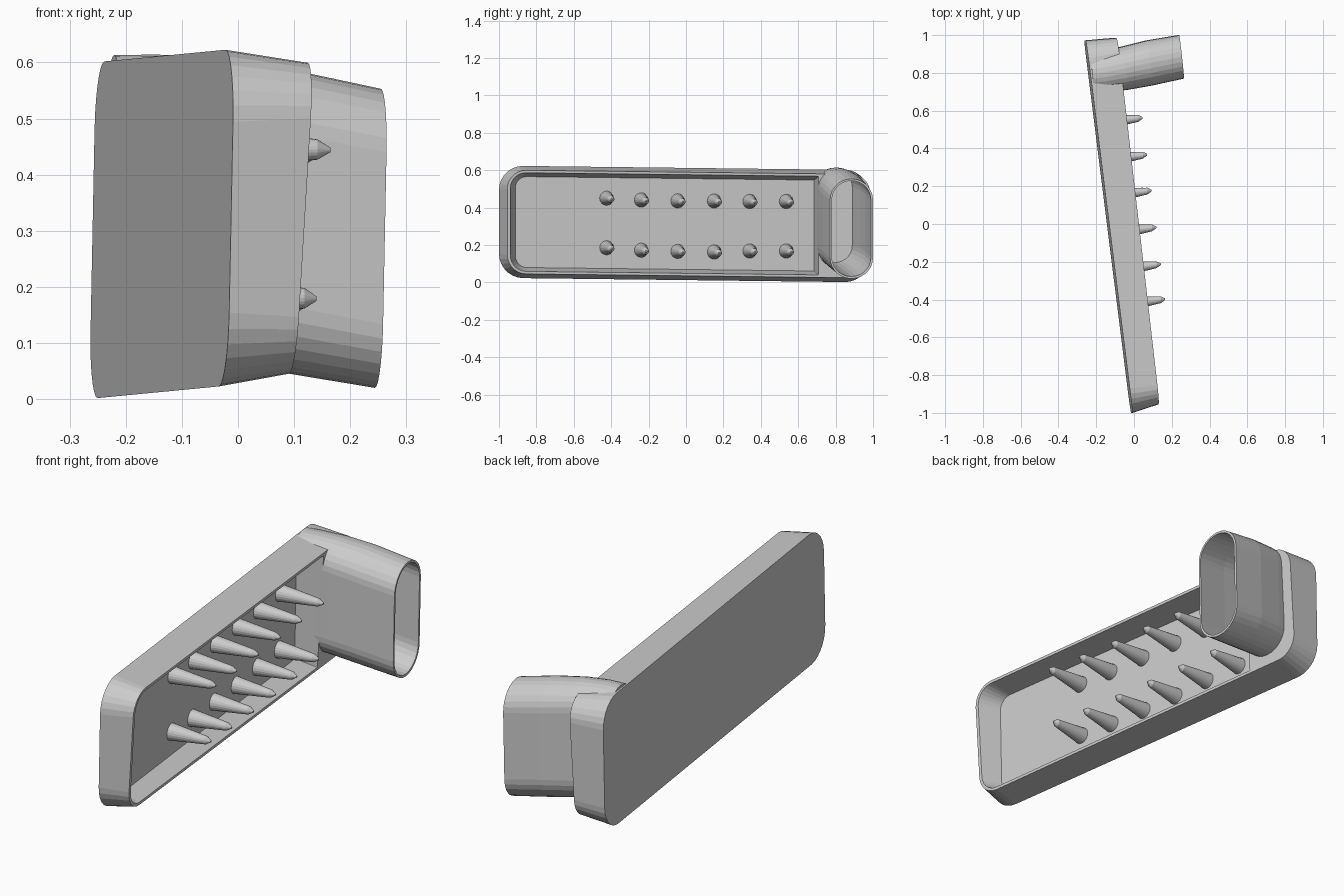
import bpy, bmesh, math
from mathutils import Vector

if "Cube" in bpy.data.objects:
    bpy.data.objects.remove(bpy.data.objects["Cube"])

mat = bpy.data.materials.new("plain_grey")
mat.diffuse_color = (0.6, 0.6, 0.6, 1)
mat.use_nodes = True
mat.node_tree.nodes["Principled BSDF"].inputs["Base Color"].default_value = mat.diffuse_color


def loft(name, loops):
    """Closed solid skinned through loops of equal length."""
    bm = bmesh.new()
    rings = [[bm.verts.new(p) for p in lp] for lp in loops]
    n = len(rings[0])
    for a, b in zip(rings, rings[1:]):
        for i in range(n):
            j = (i + 1) % n
            bm.faces.new((a[i], a[j], b[j], b[i]))
    bm.faces.new(rings[0][::-1])
    bm.faces.new(rings[-1])
    bmesh.ops.recalc_face_normals(bm, faces=bm.faces)
    me = bpy.data.meshes.new(name)
    bm.to_mesh(me)
    bm.free()
    me.materials.append(mat)
    ob = bpy.data.objects.new(name, me)
    bpy.context.collection.objects.link(ob)
    return ob


def outline(y0, y1, z0, z1, r_near, r_far, n=7):
    """Rounded rectangle in the y-z plane."""
    pts = []
    corners = ((y1, z1, -1, -1, r_far, 0), (y0, z1, 1, -1, r_near, 90),
               (y0, z0, 1, 1, r_near, 180), (y1, z0, -1, 1, r_far, 270))
    for y, z, sy, sz, r, start in corners:
        for k in range(n + 1):
            a = math.radians(start + 90 * k / n)
            pts.append((y + sy * r + r * math.cos(a), z + sz * r + r * math.sin(a)))
    return pts


def back_x(y, z):
    return -0.014 - 0.125 * (y + 0.99) + 0.02 * (z - 0.3)


def rim_x(y, z):
    return 0.119 - 0.114 * (y + 0.95) + 0.06 * (z - 0.33)


def tray_loop(y0, y1, hz, rn, rf, fx):
    """Outline laid on a slanted plane, drooping slightly to the back."""
    out = []
    for y, z in outline(y0, y1, 0.312 - hz, 0.312 + hz, rn, rf):
        z -= 0.012 * y
        out.append((fx(y, z), y, z))
    return out


def cut(ob, cutter):
    m = ob.modifiers.new("cut", 'BOOLEAN')
    m.operation = 'DIFFERENCE'
    m.solver = 'EXACT'
    m.object = cutter
    cutter.hide_render = True
    cutter.hide_viewport = True


# tray body with drafted sides
tray = loft("tray", [tray_loop(-1.0, 0.972, 0.3, 0.13, 0.12, back_x),
                     tray_loop(-0.955, 0.985, 0.277, 0.1, 0.1, rim_x)])

# recess in the tray, square at the tube end
cavity = loft("cavity_cutter", [
    tray_loop(-0.912, 0.685, 0.243, 0.06, 0.003, lambda y, z: back_x(y, z) + 0.04),
    tray_loop(-0.94, 0.708, 0.264, 0.085, 0.003, lambda y, z: rim_x(y, z) + 0.002)])

# oval tube: x, y range, z range at each station
stations = [(-0.226, 0.69, 0.90, 0.095, 0.613), (-0.15, 0.697, 0.912, 0.085, 0.614),
            (-0.05, 0.71, 0.94, 0.07, 0.608), (0.08, 0.733, 0.972, 0.048, 0.589),
            (0.249, 0.77, 1.0, 0.02, 0.553)]


def tube_loops(t, dx0, dx1):
    loops = []
    for i, (x, y0, y1, z0, z1) in enumerate(stations):
        x += dx0 if i == 0 else dx1 if i == len(stations) - 1 else 0
        cy, cz = (y0 + y1) / 2, (z0 + z1) / 2
        r = (y1 - y0) / 2 - t - 0.002
        loops.append([(x - 0.11 * (y - cy) + 0.02 * (z - cz), y, z)
                      for y, z in outline(y0 + t, y1 - t, z0 + t, z1 - t, r, r)])
    return loops


tube = loft("oval_tube", tube_loops(0, 0, 0))
bore = loft("bore_cutter", tube_loops(0.011, 0.028, 0.004))
cut(tray, cavity)
cut(tray, bore)
cut(tube, bore)

# two rows of tapered pegs with pointed tips
ys = (-0.425, -0.24, -0.045, 0.15, 0.34, 0.535)
rows = (("upper_peg", (0.45, 0.441, 0.436, 0.435, 0.433, 0.433), 0.165),
        ("lower_peg", (0.185, 0.172, 0.166, 0.163, 0.168, 0.168), 0.14))
for name, zs, tip in rows:
    for y, z in zip(ys, zs):
        base = Vector((back_x(y, z) + 0.035, y, z))
        end = Vector((tip - 0.124 * (y + 0.425), y + 0.027, z - 0.006))
        loops = []
        for f, r in ((0, 0.039), (0.89, 0.018), (1, 0.004)):
            c = base.lerp(end, f)
            loops.append([(c.x, c.y + r * math.cos(a), c.z + r * math.sin(a))
                          for a in (math.tau * k / 20 for k in range(20))])
        loft(name, loops)
